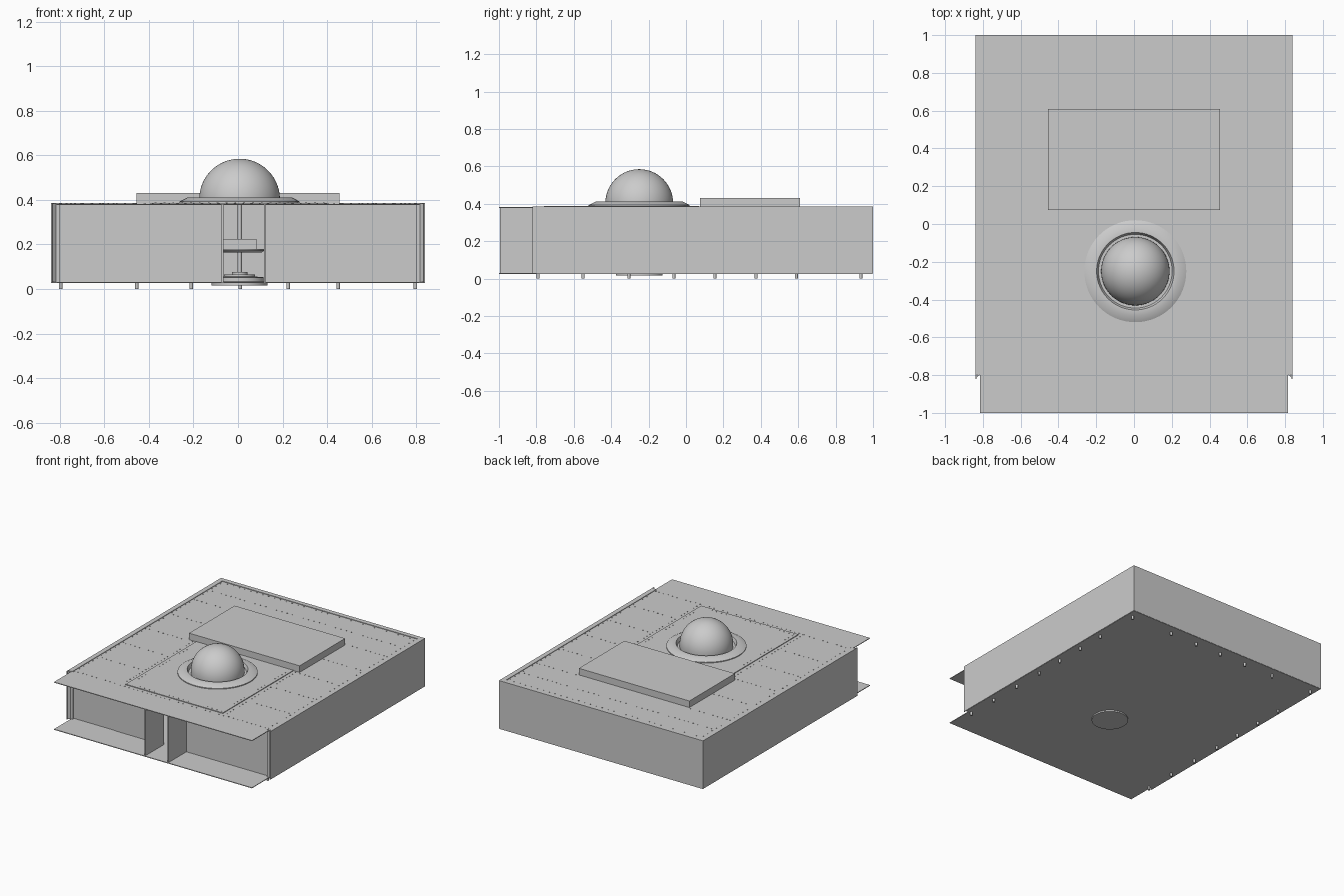
import bpy, bmesh
from math import cos, sin, pi

if "Cube" in bpy.data.objects:
    bpy.data.objects.remove(bpy.data.objects["Cube"])

CX, CY = 0.007, -0.25   # dome and rotor axis


def make(name, bm, smooth=False):
    bmesh.ops.recalc_face_normals(bm, faces=bm.faces)
    me = bpy.data.meshes.new(name)
    bm.to_mesh(me)
    bm.free()
    ob = bpy.data.objects.new(name, me)
    bpy.context.collection.objects.link(ob)
    if smooth:
        bpy.ops.object.select_all(action='DESELECT')
        ob.select_set(True)
        bpy.context.view_layer.objects.active = ob
        bpy.ops.object.shade_smooth_by_angle(angle=0.6)
    return ob


def prism(name, outline, z0, z1):
    bm = bmesh.new()
    lo = [bm.verts.new((x, y, z0)) for x, y in outline]
    hi = [bm.verts.new((x, y, z1)) for x, y in outline]
    bm.faces.new(lo)
    bm.faces.new(hi)
    n = len(lo)
    for i in range(n):
        j = (i + 1) % n
        bm.faces.new((lo[i], lo[j], hi[j], hi[i]))
    return make(name, bm)


def box(name, x0, x1, y0, y1, z0, z1):
    return prism(name, [(x0, y0), (x1, y0), (x1, y1), (x0, y1)], z0, z1)


def lathe(name, profile, closed=False, steps=64, cx=CX, cy=CY):
    bm = bmesh.new()
    pts = profile + [profile[0]] if closed else profile
    vs = [bm.verts.new((r, 0, z)) for r, z in pts]
    es = [bm.edges.new((a, b)) for a, b in zip(vs, vs[1:])]
    bmesh.ops.spin(bm, geom=vs + es, cent=(0, 0, 0), axis=(0, 0, 1),
                   angle=2 * pi, steps=steps)
    bmesh.ops.remove_doubles(bm, verts=bm.verts, dist=1e-5)
    bmesh.ops.translate(bm, verts=bm.verts, vec=(cx, cy, 0))
    return make(name, bm, True)


def studs(name, points, r, z0, z1, sides=8):
    bm = bmesh.new()
    for x, y in points:
        ring = [(x + r * cos(2 * pi * i / sides), y + r * sin(2 * pi * i / sides))
                for i in range(sides)]
        lo = [bm.verts.new((a, b, z0)) for a, b in ring]
        hi = [bm.verts.new((a, b, z1)) for a, b in ring]
        bm.faces.new(lo)
        bm.faces.new(hi)
        for i in range(sides):
            j = (i + 1) % sides
            bm.faces.new((lo[i], lo[j], hi[j], hi[i]))
    return make(name, bm)


def row(a, b, n):
    return [(a[0] + (b[0] - a[0]) * i / (n - 1), a[1] + (b[1] - a[1]) * i / (n - 1))
            for i in range(n)]


# Top and bottom sheets, narrower at the open front
sheet = [(-0.815, -1), (0.815, -1), (0.815, -0.80), (0.837, -0.80),
         (0.837, 0.998), (-0.837, 0.998), (-0.837, -0.80), (-0.815, -0.80)]
prism("bottom_sheet", sheet, 0.026, 0.031)
prism("top_sheet", sheet, 0.377, 0.382)

# Side and back walls, top flanges and angled front returns
box("back_wall", -0.84, 0.84, 0.994, 1, 0.028, 0.386)
box("back_flange", -0.84, 0.84, 0.965, 1, 0.382, 0.386)
for s, side in ((-1, "left"), (1, "right")):
    box(side + "_wall", min(s * 0.84, s * 0.834), max(s * 0.84, s * 0.834),
        -0.82, 1, 0.028, 0.386)
    box(side + "_flange", min(s * 0.84, s * 0.805), max(s * 0.84, s * 0.805),
        -0.80, 0.965, 0.382, 0.386)
    prism(side + "_return", [(s * 0.84, -0.82), (s * 0.818, -0.80), (s * 0.80, -0.80),
                             (s * 0.80, -0.795), (s * 0.822, -0.795), (s * 0.84, -0.812)],
          0.031, 0.384)

# Recessed front panels and the two walls of the middle opening
box("left_front_panel", -0.815, -0.07, -0.782, -0.777, 0.031, 0.377)
box("left_panel_overlap", -0.46, -0.07, -0.786, -0.782, 0.031, 0.377)
box("right_front_panel", 0.12, 0.815, -0.784, -0.779, 0.031, 0.377)
box("opening_left_wall", -0.074, -0.066, -0.995, -0.777, 0.031, 0.377)
box("opening_right_wall", 0.116, 0.124, -0.995, -0.777, 0.031, 0.377)

# Raised plate under the dome and rear hatch
box("dome_plate", CX - 0.40, CX + 0.40, -0.76, 0.07, 0.382, 0.387)
box("rear_hatch", -0.455, 0.455, 0.075, 0.61, 0.382, 0.431)

# Dome with its bevelled collar
lathe("dome_collar", [(0.27, 0.385), (0.27, 0.393), (0.235, 0.411),
                      (0.205, 0.411), (0.195, 0.387)], closed=True)
R = 0.181
lathe("dome", [(R, 0.387)] + [(R * cos(a * pi / 40), 0.404 + R * sin(a * pi / 40))
                              for a in range(21)])

# Rotor stack inside, directly below the dome
lathe("rotor_base", [(0, 0.016), (0.125, 0.016), (0.125, 0.03), (0.115, 0.034),
                     (0.115, 0.052), (0.07, 0.056), (0.07, 0.066), (0.035, 0.066),
                     (0.035, 0.076), (0.01, 0.076), (0.01, 0.165), (0, 0.165)])
lathe("rotor_disc", [(0, 0.165), (0.10, 0.165), (0.11, 0.172), (0.11, 0.18), (0, 0.18)])
box("rotor_block", CX - 0.075, CX + 0.075, CY - 0.05, CY + 0.05, 0.18, 0.225)
lathe("rotor_mast", [(0, 0.225), (0.011, 0.225), (0.011, 0.377), (0, 0.377)], steps=24)

# Bolt feet around the underside
ys = (-0.79, -0.55, -0.305, -0.065, 0.155, 0.375, 0.59, 0.935)
xs = (-0.455, -0.21, 0.01, 0.225, 0.45)
studs("bolt_feet", [(s * 0.797, y) for s in (-1, 1) for y in ys] + [(x, 0.935) for x in xs],
      0.008, 0, 0.028, 12)

# Small rivets on the edges, dome plate and roof seams
rivets = row((-0.80, 0.95), (0.80, 0.95), 34)
for s in (-1, 1):
    rivets += row((s * 0.795, -0.78), (s * 0.795, 0.93), 34)
    rivets += row((CX + s * 0.425, -0.78), (CX + s * 0.425, 0.06), 24)
    for y in (-0.78, -0.5, -0.22, 0.06, 0.34, 0.62, 0.80):
        rivets += row((s * 0.47, y), (s * 0.77, y), 9)
rivets += row((-0.42, -0.785), (0.43, -0.785), 24) + row((-0.42, 0.80), (0.42, 0.80), 20)
studs("roof_rivets", rivets, 0.004, 0.381, 0.3845, 6)
studs("plate_rivets", row((-0.37, -0.74), (0.385, -0.74), 20)
      + row((-0.37, -0.72), (-0.37, 0.05), 20) + row((0.385, -0.72), (0.385, 0.05), 20),
      0.004, 0.386, 0.3885, 6)
